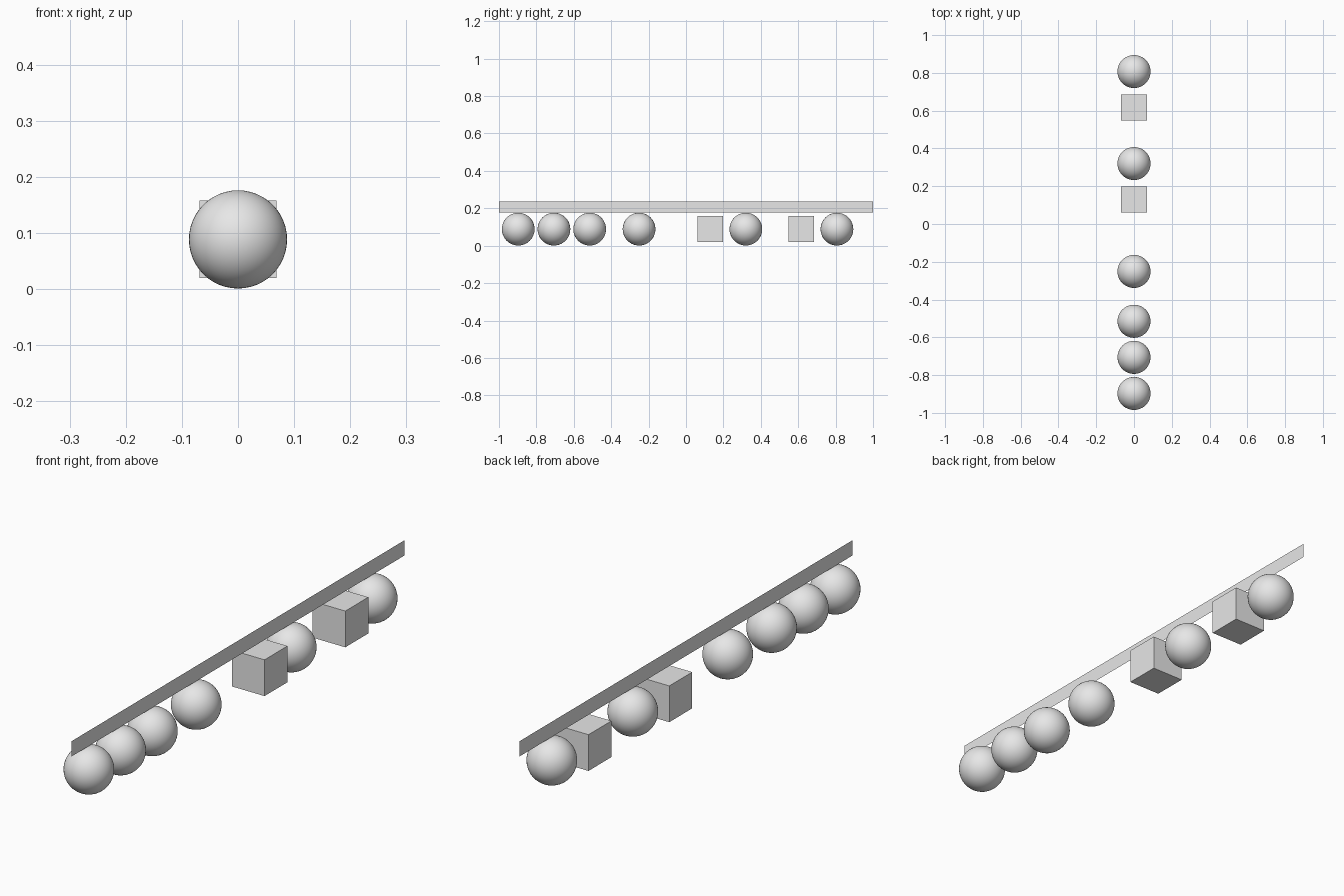
import bpy

if "Cube" in bpy.data.objects:
    bpy.data.objects.remove(bpy.data.objects["Cube"])

R = 0.0875      # ball radius
ZC = 0.0885     # centre height of balls and cubes
CUBE = 0.138    # cube edge

grey = bpy.data.materials.new("light_grey")
grey.diffuse_color = (0.8, 0.8, 0.8, 1)
grey.use_nodes = True
grey.node_tree.nodes["Principled BSDF"].inputs["Base Color"].default_value = grey.diffuse_color


def finish(name):
    ob = bpy.context.object
    ob.name = name
    ob.data.materials.append(grey)
    return ob


# Row of balls
for i, y in enumerate((-0.897, -0.706, -0.515, -0.251, 0.320, 0.807)):
    bpy.ops.mesh.primitive_uv_sphere_add(segments=48, ring_count=24, radius=R, location=(0, y, ZC))
    finish(f"ball_{i + 1}")
    bpy.ops.object.shade_smooth()

# Cubes set between the balls
for i, y in enumerate((0.130, 0.616)):
    bpy.ops.mesh.primitive_cube_add(size=CUBE, location=(0, y, ZC))
    finish(f"cube_{i + 1}")

# Paper-thin upright strip along the top
mesh = bpy.data.meshes.new("top_strip")
z0, z1 = 0.177, 0.235
mesh.from_pydata([(0, -1, z0), (0, 1, z0), (0, 1, z1), (0, -1, z1)], [], [(0, 1, 2, 3)])
mesh.materials.append(grey)
bpy.context.collection.objects.link(bpy.data.objects.new("top_strip", mesh))
